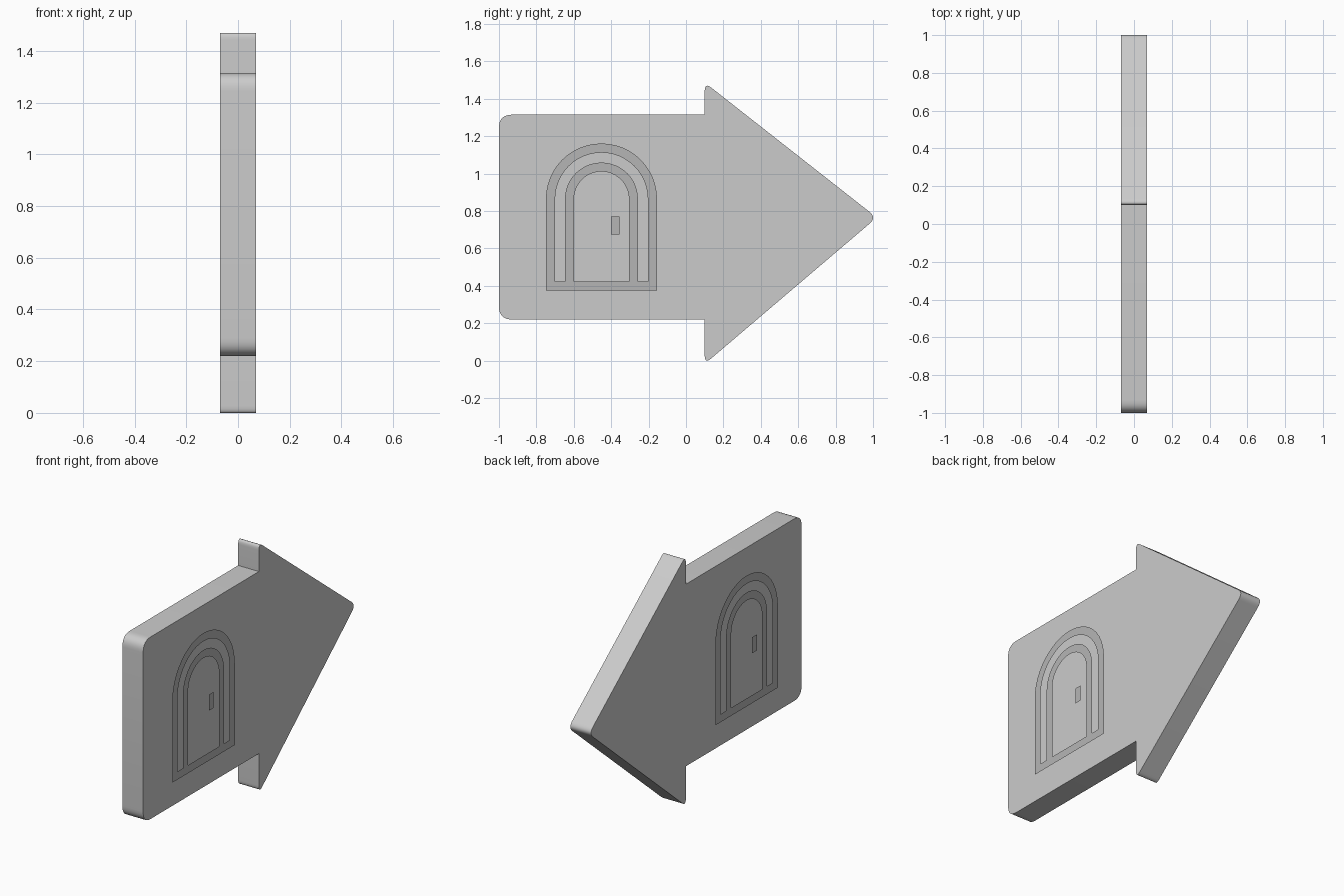
import bpy, bmesh, math
from mathutils import Vector

if "Cube" in bpy.data.objects:
    bpy.data.objects.remove(bpy.data.objects["Cube"])

HALF = 0.069       # half thickness of the sign
DECAL_X = 0.087    # door sheets sit just off each face
CY, SPRING = -0.452, 0.864
BASE, SILL = 0.374, 0.422


def finish(bm, name):
    mesh = bpy.data.meshes.new(name)
    bm.to_mesh(mesh)
    bm.free()
    obj = bpy.data.objects.new(name, mesh)
    bpy.context.collection.objects.link(obj)
    return obj


def rounded(corners, steps=8):
    """Outline from (y, z, cut): each corner with a cut becomes a curve."""
    out = []
    for i, (y, z, cut) in enumerate(corners):
        p = Vector((y, z))
        if not cut:
            out.append(p)
            continue
        a = Vector(corners[i - 1][:2])
        b = Vector(corners[(i + 1) % len(corners)][:2])
        a = p + (a - p).normalized() * cut
        b = p + (b - p).normalized() * cut
        for k in range(steps + 1):
            t = k / steps
            out.append(a * (1 - t) ** 2 + p * 2 * t * (1 - t) + b * t * t)
    return out


# Arrow-shaped sign board
outline = rounded([
    (-1, 0.22, 0.07), (0.1, 0.22, 0), (0.1, -0.018, 0.045),
    (1.02, 0.765, 0.05),
    (0.1, 1.487, 0.045), (0.1, 1.315, 0), (-1, 1.315, 0.07)])
bm = bmesh.new()
face = bm.faces.new([bm.verts.new((-HALF, p.x, p.y)) for p in outline])
ext = bmesh.ops.extrude_face_region(bm, geom=[face])
bmesh.ops.translate(bm, vec=(2 * HALF, 0, 0),
                    verts=[v for v in ext["geom"] if isinstance(v, bmesh.types.BMVert)])
bmesh.ops.recalc_face_normals(bm, faces=bm.faces)
board = finish(bm, "arrow_board")
bpy.context.view_layer.objects.active = board
board.select_set(True)
bpy.ops.object.shade_smooth_by_angle(angle=math.radians(35))

# Darker grey for the door drawing
dark = bpy.data.materials.new("dark_grey")
dark.diffuse_color = (0.46, 0.46, 0.46, 1)
dark.use_nodes = True
dark.node_tree.nodes["Principled BSDF"].inputs["Base Color"].default_value = dark.diffuse_color


def arch(r, segs=24):
    """Open path: up the right leg, over the arch, down the left leg."""
    curve = [(r * math.cos(math.pi * k / segs), SPRING + r * math.sin(math.pi * k / segs))
             for k in range(segs + 1)]
    return [(r, SILL)] + curve + [(-r, SILL)]


def door_sheet(name, side):
    """Door drawing; the far side is turned half round so the handle stays right."""
    bm = bmesh.new()

    def quad(*pts):
        bm.faces.new([bm.verts.new((side * DECAL_X, CY + side * y, z)) for y, z in pts])

    # Two arched bands
    for ro, ri in ((0.297, 0.248), (0.195, 0.147)):
        o, i = arch(ro), arch(ri)
        for k in range(len(o) - 1):
            quad(o[k], o[k + 1], i[k + 1], i[k])
    # Threshold, split where the bands meet it
    radii = [0.297, 0.248, 0.195, 0.147]
    cuts = [-r for r in radii] + radii[::-1]
    for a, b in zip(cuts, cuts[1:]):
        quad((a, BASE), (b, BASE), (b, SILL), (a, SILL))
    # Handle
    quad((0.051, 0.674), (0.097, 0.674), (0.097, 0.77), (0.051, 0.77))
    bmesh.ops.remove_doubles(bm, verts=bm.verts, dist=1e-5)
    finish(bm, name).data.materials.append(dark)


door_sheet("door_drawing_right", 1)
door_sheet("door_drawing_left", -1)
